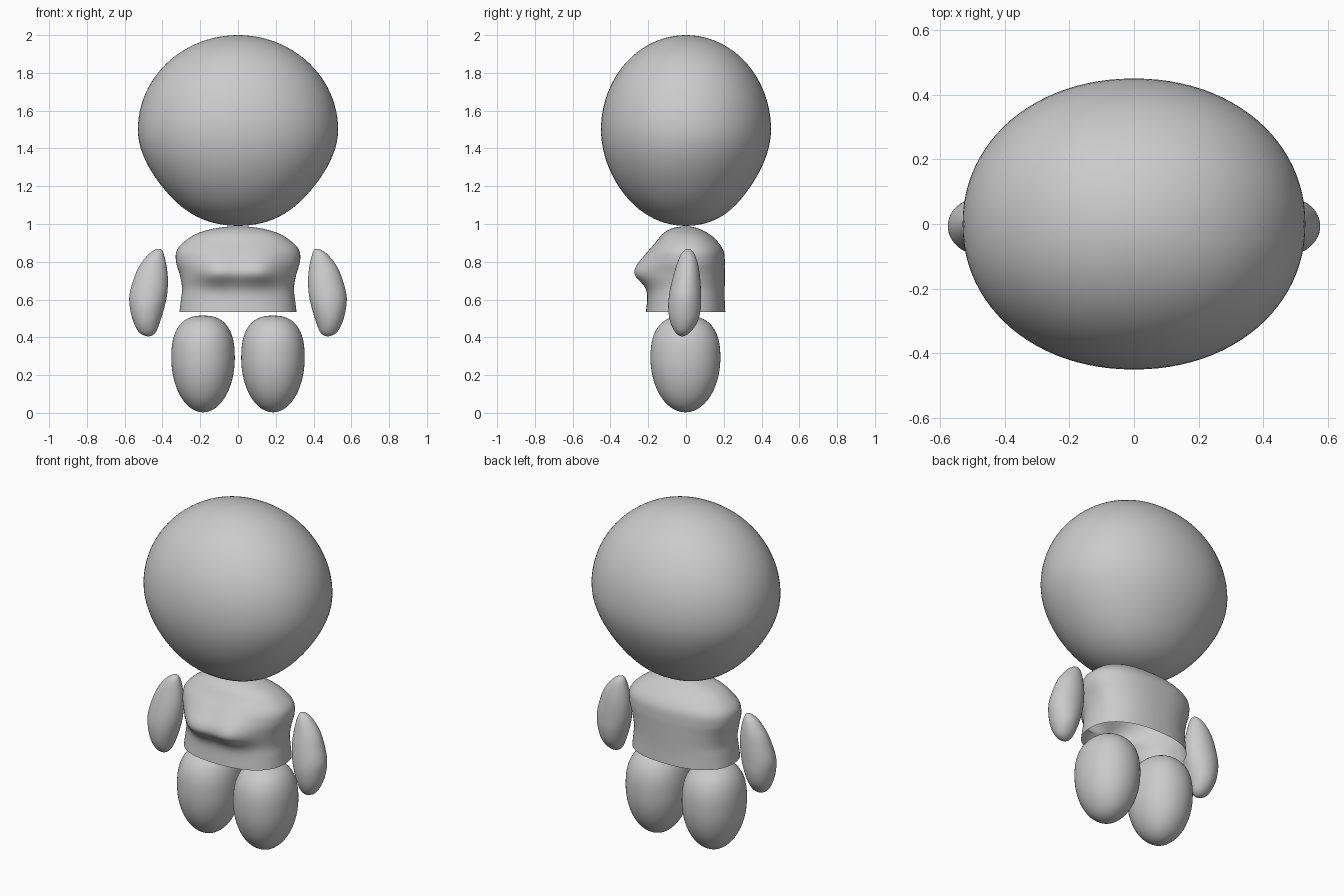
import bpy, bmesh, math

if "Cube" in bpy.data.objects:
    bpy.data.objects.remove(bpy.data.objects["Cube"])

def sgnpow(v, p):
    return math.copysign(abs(v) ** p, v)

def skin(name, rings, n=2.0, seg=64, warp=None, mirror=False):
    """Loft rings given as (z, xmin, xmax, ymin, ymax)."""
    bm = bmesh.new()
    loops = []
    for z, x0, x1, y0, y1 in rings:
        loop = []
        for i in range(seg):
            a = 2 * math.pi * i / seg
            x = (x0 + x1) / 2 + (x1 - x0) / 2 * sgnpow(math.cos(a), 2 / n)
            y = (y0 + y1) / 2 + (y1 - y0) / 2 * sgnpow(math.sin(a), 2 / n)
            if warp:
                y += warp(x, z, math.sin(a))
            loop.append(bm.verts.new((x, y, z)))
        loops.append(loop)
    for a, b in zip(loops, loops[1:]):
        for i in range(seg):
            j = (i + 1) % seg
            bm.faces.new((a[i], a[j], b[j], b[i]))
    bmesh.ops.remove_doubles(bm, verts=bm.verts, dist=1e-5)
    bmesh.ops.recalc_face_normals(bm, faces=bm.faces)
    for f in bm.faces:
        f.smooth = True
    me = bpy.data.meshes.new(name)
    bm.to_mesh(me)
    bm.free()
    ob = bpy.data.objects.new(name, me)
    bpy.context.collection.objects.link(ob)
    if mirror:
        m = ob.modifiers.new("mirror", 'MIRROR')
        m.use_clip = False
        m.use_mirror_merge = False
    return ob

def spline(keys, steps=6):
    """Catmull-Rom through key rings; closed ends get rounded poles."""
    def phantom(end, nxt):
        if abs(end[2] - end[1]) < 1e-6:
            z, a, b, c, d = nxt
            return (z, b, a, d, c)
        return tuple(2 * e - k for e, k in zip(end, nxt))
    p = [phantom(keys[0], keys[1])] + keys + [phantom(keys[-1], keys[-2])]
    out = []
    for i in range(1, len(p) - 2):
        for s in range(steps):
            t = s / steps
            out.append(tuple(0.5 * (2 * b + (c - a) * t + (2 * a - 5 * b + 4 * c - d) * t * t
                                    + (3 * b - a - 3 * c + d) * t ** 3)
                             for a, b, c, d in zip(*p[i - 1:i + 3])))
    return out + [keys[-1]]

# Head: egg shape, slightly tapered towards the chin
head = []
for i in range(49):
    t = math.pi * (i / 48 - 0.5)
    s, r = math.sin(t), math.cos(t)
    k = math.sin(2 * t) ** 2 if t < 0 else 0
    rx = 0.53 * r * (1 - 0.065 * k)
    head.append((1.5 + (0.5 if s > 0 else 0.51) * s, -rx, rx,
                 -0.45 * r * (1 - 0.02 * k), 0.45 * r * (1 - 0.065 * k)))
skin("head", head, n=2.08, seg=96)

# Torso: open hem, waist, shoulders, with a soft chest bulge
torso = [(0.535, -0.31, 0.31, -0.212, 0.208), (0.60, -0.302, 0.302, -0.205, 0.205),
         (0.66, -0.296, 0.296, -0.20, 0.205), (0.73, -0.308, 0.308, -0.195, 0.206),
         (0.80, -0.328, 0.328, -0.19, 0.206), (0.86, -0.324, 0.324, -0.178, 0.198),
         (0.91, -0.28, 0.28, -0.15, 0.165), (0.95, -0.215, 0.215, -0.12, 0.118),
         (0.978, -0.115, 0.115, -0.07, 0.06), (0.988, 0, 0, 0, 0)]

def chest(x, z, s):
    w = sum(math.exp(-((x - c) / 0.13) ** 2) for c in (-0.12, 0.12))
    h = 0.068 if z < 0.745 else 0.10
    return -0.085 * w * math.exp(-((z - 0.745) / h) ** 2) * max(0, -s)

skin("torso", spline(torso), n=2.35, seg=96, warp=chest)

# Arms: tilted teardrops
arm = [(0.405, 0.475, 0.475, -0.02, -0.02), (0.425, 0.437, 0.522, -0.055, 0.02),
       (0.48, 0.414, 0.553, -0.083, 0.06), (0.55, 0.392, 0.571, -0.094, 0.078),
       (0.62, 0.376, 0.575, -0.09, 0.08), (0.70, 0.371, 0.555, -0.074, 0.076),
       (0.77, 0.377, 0.527, -0.054, 0.067), (0.83, 0.390, 0.483, -0.032, 0.05),
       (0.86, 0.402, 0.446, -0.01, 0.03), (0.868, 0.418, 0.418, 0.01, 0.01)]
skin("arms", spline(arm), seg=48, mirror=True)

# Legs: stubby rounded pods, fuller at the top
leg = []
for i in range(41):
    t = math.pi * (i / 40 - 0.5)
    s, r = math.sin(t), max(0, math.cos(t))
    p = 0.8 if s > 0 else 1.0
    r = r ** p if 0 < i < 40 else 0
    leg.append((0.29 + (0.225 if s > 0 else 0.287) * sgnpow(s, p),
                0.185 - 0.168 * r, 0.185 + 0.168 * r, -0.003 - 0.185 * r, -0.003 + 0.185 * r))
skin("legs", leg, n=2.1, mirror=True)
